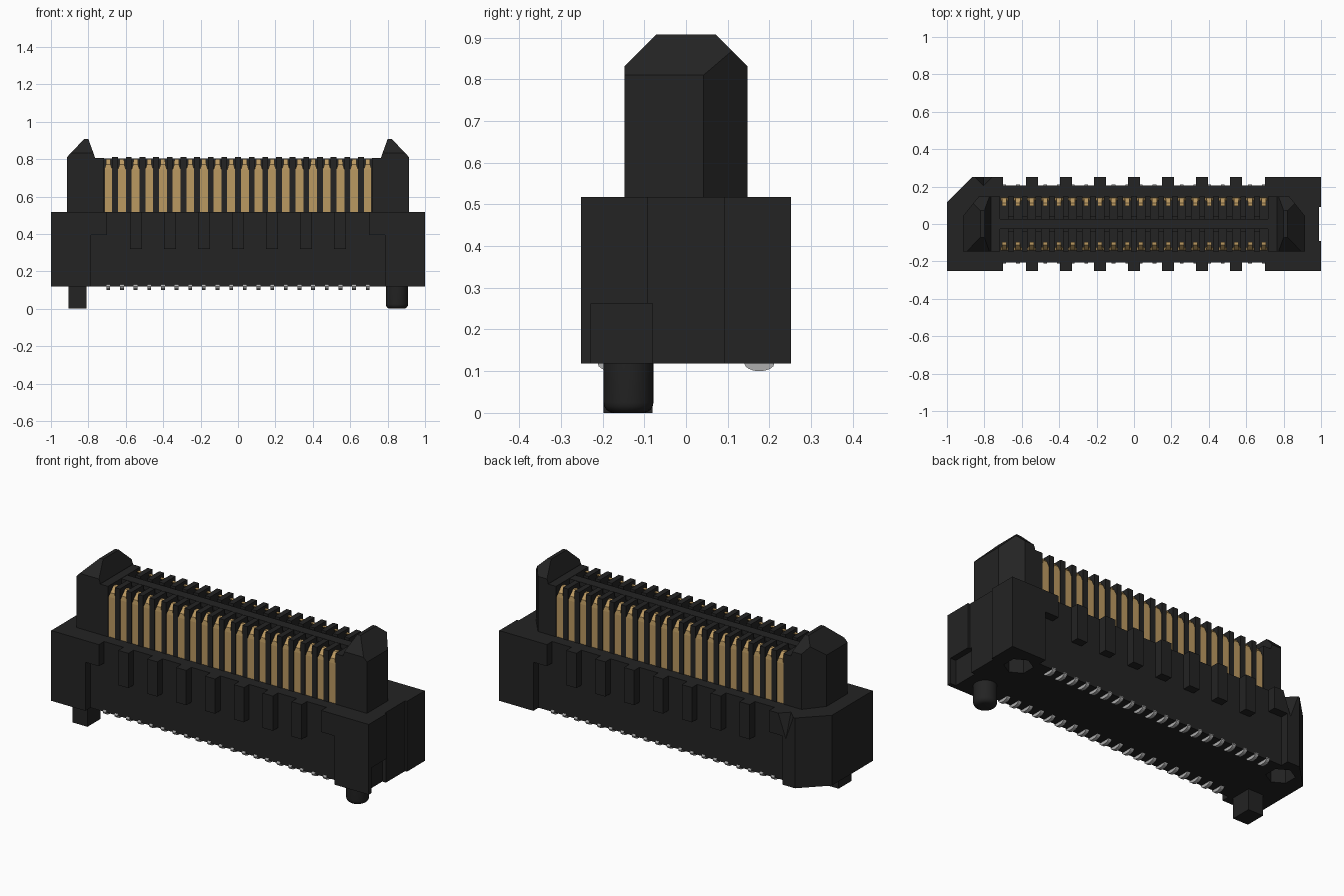
import bpy, bmesh, math
from mathutils import Vector, Matrix

if "Cube" in bpy.data.objects:
    bpy.data.objects.remove(bpy.data.objects["Cube"])


def material(name, color):
    m = bpy.data.materials.new(name)
    m.use_nodes = True
    m.diffuse_color = (*color, 1)
    m.node_tree.nodes["Principled BSDF"].inputs["Base Color"].default_value = (*color, 1)
    return m


BLACK = material("black plastic", (0.017, 0.017, 0.017))
GOLD = material("gold contact", (0.50, 0.32, 0.12))
TIN = material("tin lead", (0.42, 0.42, 0.42))


def add_box(bm, lo, hi):
    lo, hi = Vector(lo), Vector(hi)
    mat = Matrix.Translation((lo + hi) / 2) @ Matrix.Diagonal((*(hi - lo), 1))
    bmesh.ops.create_cube(bm, size=1, matrix=mat)


def slice_off(bm, point, normal):
    """Remove what lies beyond a plane and cap the cut."""
    geom = bm.verts[:] + bm.edges[:] + bm.faces[:]
    cut = bmesh.ops.bisect_plane(bm, geom=geom, dist=1e-5, plane_co=point,
                                 plane_no=normal, clear_outer=True)
    edges = [e for e in cut["geom_cut"] if isinstance(e, bmesh.types.BMEdge)]
    bmesh.ops.holes_fill(bm, edges=edges)


def finish(bm, name, mat):
    bmesh.ops.recalc_face_normals(bm, faces=bm.faces)
    mesh = bpy.data.meshes.new(name)
    bm.to_mesh(mesh)
    bm.free()
    mesh.materials.append(mat)
    ob = bpy.data.objects.new(name, mesh)
    bpy.context.collection.objects.link(ob)
    return ob


def boxes(name, mat, *pairs):
    bm = bmesh.new()
    for lo, hi in pairs:
        add_box(bm, lo, hi)
    return finish(bm, name, mat)


def carve(ob, cutter):
    mod = ob.modifiers.new("cut", "BOOLEAN")
    mod.operation, mod.solver, mod.object = "DIFFERENCE", "EXACT", cutter
    bpy.context.view_layer.update()
    result = ob.evaluated_get(bpy.context.evaluated_depsgraph_get())
    mesh = bpy.data.meshes.new_from_object(result)
    ob.modifiers.clear()
    ob.data = mesh
    bpy.data.objects.remove(cutter)


BOTTOM, SHELF, TOP = 0.118, 0.518, 0.81
WALL, FULL, TOWER = 0.205, 0.252, 0.147

# Central housing
boxes("housing_middle", BLACK, ((-0.75, -WALL, BOTTOM), (0.75, WALL, SHELF)))

# End blocks, each with side notches and a pocket underneath
for side, label in ((-1, "right"), (1, "left")):
    bm = bmesh.new()
    add_box(bm, (min(side * 0.7, side), -FULL, BOTTOM), (max(side * 0.7, side), FULL, SHELF))
    if side < 0:
        slice_off(bm, (-1, 0.115, 0), (-1, 1, 0))
    block = finish(bm, label + "_end_block", BLACK)
    a, b = sorted((side * 0.69, side * 0.785))
    for s in (-1, 1):
        y0, y1 = sorted((s * WALL, s * 0.3))
        carve(block, boxes("cutter", BLACK, ((a, y0, 0), (b, y1, 0.395))))
    bm = bmesh.new()
    bmesh.ops.create_cone(bm, cap_ends=True, segments=6, radius1=0.075, radius2=0.075,
                          depth=0.3, matrix=Matrix.Translation((side * 0.85, 0.12, 0.09)))
    carve(block, finish(bm, "cutter", BLACK))
    if side > 0:
        carve(block, boxes("cutter", BLACK, ((0.988, -0.092, 0), (1.1, 0.092, 0.7))))
        carve(block, boxes("cutter", BLACK, ((0.965, -0.228, 0), (1.1, -0.08, 0.262))))
    else:
        # Pointed first-pin mark
        bm = bmesh.new()
        bmesh.ops.create_cone(bm, cap_ends=True, segments=4, radius1=0, radius2=0.05,
                              depth=0.14, matrix=Matrix.Translation((-0.805, FULL, 0.455)))
        carve(block, finish(bm, "cutter", BLACK))

# Ribs on both long walls
bm = bmesh.new()
for i in range(-3, 4):
    x = i * 0.182
    for s in (-1, 1):
        y0, y1 = sorted((s * 0.19, s * FULL))
        add_box(bm, (x - 0.032, y0, 0.32), (x + 0.032, y1, SHELF))
finish(bm, "wall_ribs", BLACK)

# Tower: spine, solid ends and comb teeth between the contacts
PITCH, COUNT = 0.073, 20
bm = bmesh.new()
add_box(bm, (-0.77, -0.027, 0.5), (0.77, 0.027, TOP - 0.007))
for s in (-1, 1):
    a, b = sorted((s * 0.716, s * 0.78))
    add_box(bm, (a, -TOWER, 0.5), (b, TOWER, TOP - 0.005))
    y0, y1 = sorted((s * 0.04, s * TOWER))
    z0, z1 = sorted((s * 0.02, s * 0.045))
    for i in range(COUNT - 1):
        x = (i - (COUNT - 2) / 2) * PITCH
        add_box(bm, (x - 0.0155, y0, 0.5), (x + 0.0155, y1, TOP))
        add_box(bm, (x - 0.0155, z0, 0.5), (x + 0.0155, z1, TOP - 0.03))
finish(bm, "tower_comb", BLACK)

# Guide posts with bevelled peaks
for side, label in ((-1, "right"), (1, "left")):
    bm = bmesh.new()
    add_box(bm, (0.765, -TOWER, 0.5), (0.915, TOWER, 0.908))
    slice_off(bm, (0.915, 0, TOP), (0.1, 0, 0.095))
    slice_off(bm, (0.765, 0, TOP), (-0.1, 0, 0.036))
    for s in (-1, 1):
        slice_off(bm, (0, s * TOWER, 0.832), (0, s, 1))
    slice_off(bm, (0.915, 0.042, 0), (0.105, 0.085, 0))
    bmesh.ops.scale(bm, vec=(side, 1, 1), verts=bm.verts)
    finish(bm, label + "_guide_post", BLACK)

# Gold contacts: flat blades with narrow tips bent inward
ROWS = ((0.5, 0.143, 0.021), (0.745, 0.143, 0.021), (0.77, 0.14, 0.013), (0.80, 0.113, 0.012))
for s, label in ((-1, "front"), (1, "back")):
    bm = bmesh.new()
    for i in range(COUNT):
        x = (i - (COUNT - 1) / 2) * PITCH
        rings = [[bm.verts.new((x + dx * w, s * (y - t), z))
                  for dx, t in ((-1, 0), (1, 0), (1, 0.018), (-1, 0.018))] for z, y, w in ROWS]
        for low, high in zip(rings, rings[1:]):
            for k in range(4):
                n = (k + 1) % 4
                bm.faces.new((low[k], low[n], high[n], high[k]))
        bm.faces.new(rings[0])
        bm.faces.new(rings[-1])
    finish(bm, label + "_contacts", GOLD)

# Rounded solder leads
for s, label in ((-1, "front"), (1, "back")):
    bm = bmesh.new()
    for i in range(COUNT):
        x = (i - (COUNT - 1) / 2) * PITCH
        mat = (Matrix.Translation((x, s * 0.176, 0.119)) @ Matrix.Diagonal((1, 0.036, 0.019, 1))
               @ Matrix.Rotation(math.pi / 2, 4, "Y"))
        bmesh.ops.create_cone(bm, cap_ends=True, segments=16, radius1=1, radius2=1,
                              depth=0.02, matrix=mat)
    finish(bm, label + "_solder_leads", TIN)

# Locating pegs: one square, one round
boxes("square_peg", BLACK, ((-0.905, -0.198, 0), (-0.81, -0.08, 0.2)))
bm = bmesh.new()
bmesh.ops.create_cone(bm, cap_ends=True, segments=32, radius1=0.06, radius2=0.06,
                      depth=0.2, matrix=Matrix.Translation((0.85, -0.138, 0.1)))
rim = [e for e in bm.edges if all(v.co.z < 0.01 for v in e.verts)]
bmesh.ops.bevel(bm, geom=rim, offset=0.025, segments=4, profile=0.5, affect="EDGES")
peg = finish(bm, "round_peg", BLACK)
bpy.ops.object.select_all(action="DESELECT")
peg.select_set(True)
bpy.context.view_layer.objects.active = peg
bpy.ops.object.shade_smooth_by_angle(angle=math.radians(40))
